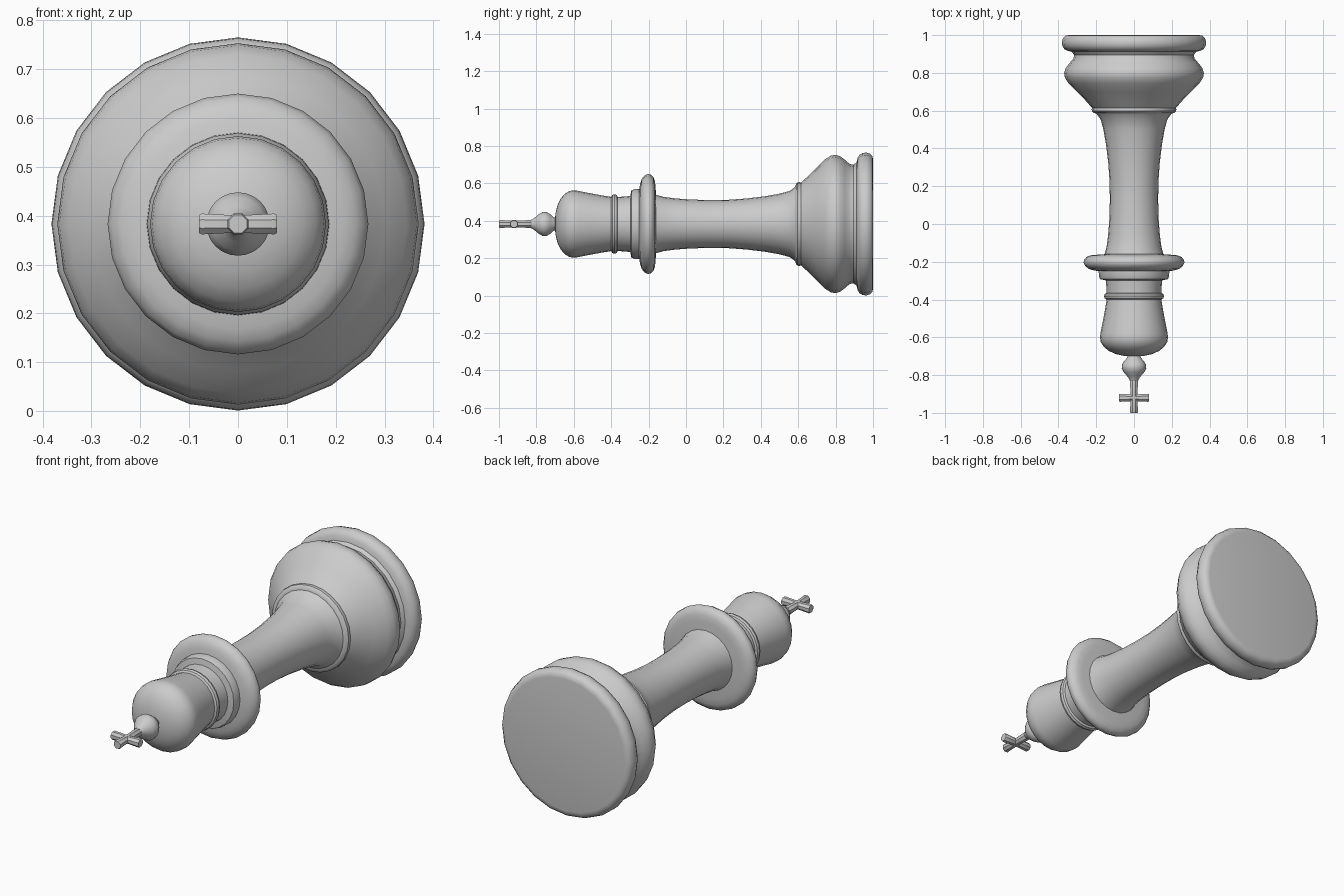
import bpy, bmesh
from math import sin, cos, pi, radians
from mathutils import Vector

if "Cube" in bpy.data.objects:
    bpy.data.objects.remove(bpy.data.objects["Cube"])

CZ = 0.383   # height of the lying axis


def finish(name, bm):
    bmesh.ops.remove_doubles(bm, verts=bm.verts, dist=1e-5)
    bmesh.ops.recalc_face_normals(bm, faces=bm.faces)
    me = bpy.data.meshes.new(name)
    bm.to_mesh(me)
    bm.free()
    ob = bpy.data.objects.new(name, me)
    bpy.context.collection.objects.link(ob)
    bpy.ops.object.select_all(action='DESELECT')
    ob.select_set(True)
    bpy.context.view_layer.objects.active = ob
    bpy.ops.object.shade_smooth_by_angle(angle=radians(35))
    return ob


def tube(bm, profile, origin, axis, u, sides, phase=0.0):
    """Revolve (distance, radius) points around an axis."""
    w = axis.cross(u)
    rings = []
    for d, r in profile:
        ring = []
        for i in range(sides):
            a = 2 * pi * i / sides + phase
            ring.append(bm.verts.new(origin + axis * d + (u * cos(a) + w * sin(a)) * r))
        rings.append(ring)
    faces = []
    for a, b in zip(rings, rings[1:]):
        for i in range(sides):
            j = (i + 1) % sides
            faces.append(bm.faces.new((a[i], a[j], b[j], b[i])))
    return rings


def lathe(name, profile, cap_start=False, cap_end=False):
    bm = bmesh.new()
    rings = tube(bm, profile, Vector((0, 0, CZ)), Vector((0, 1, 0)), Vector((1, 0, 0)), 24)
    if cap_start:
        bm.faces.new(rings[0])
    if cap_end:
        bm.faces.new(rings[-1])
    return finish(name, bm)


# Turned base with foot disc, bell and thin ring
lathe("base", [(1.0, .345), (.997, .362), (.985, .375), (.965, .382), (.945, .38), (.927, .37),
               (.917, .352), (.912, .33), (.895, .317), (.875, .321), (.85, .343), (.825, .362),
               (.80, .37), (.775, .366), (.745, .347), (.70, .302), (.66, .262), (.63, .236),
               (.615, .222), (.608, .224), (.597, .223), (.588, .214), (.585, .2)], cap_start=True)

# Waisted stem
lathe("stem", [(.585, .2), (.555, .177), (.50, .162), (.42, .148), (.32, .136), (.22, .129),
               (.12, .128), (.02, .131), (-.06, .137), (-.12, .145), (-.16, .156)])

# Wide collar and step
lathe("collar", [(-.16, .156), (-.163, .2), (-.166, .23), (-.175, .252), (-.19, .265), (-.205, .267),
                 (-.222, .259), (-.237, .24), (-.245, .215), (-.25, .187), (-.275, .186),
                 (-.292, .18), (-.298, .15)])

# Neck ring and domed head
lathe("head", [(-.298, .15), (-.335, .146), (-.365, .145), (-.37, .155), (-.382, .159), (-.394, .155),
               (-.40, .145), (-.45, .153), (-.52, .166), (-.58, .178), (-.60, .18), (-.625, .176),
               (-.65, .16), (-.672, .133), (-.688, .098), (-.697, .06), (-.70, .034)])

# Small knob
lathe("knob", [(-.70, .034), (-.71, .038), (-.725, .052), (-.745, .064), (-.765, .065), (-.785, .054),
               (-.805, .037), (-.82, .026), (-.83, .022)], cap_end=True)

# Flared cross: four octagonal arms meeting in the middle
bm = bmesh.new()
mid = Vector((0, -.92, CZ))
for axis, length in (((1, 0, 0), .08), ((-1, 0, 0), .08), ((0, -1, 0), .08), ((0, 1, 0), .098)):
    end = .023
    rings = tube(bm, [(0, .02), (.02, .02), (length - .006, end), (length, end - .003)],
                 mid, Vector(axis), Vector((0, 0, 1)), 8, pi / 8)
    bm.faces.new(rings[-1])
finish("cross", bm)
